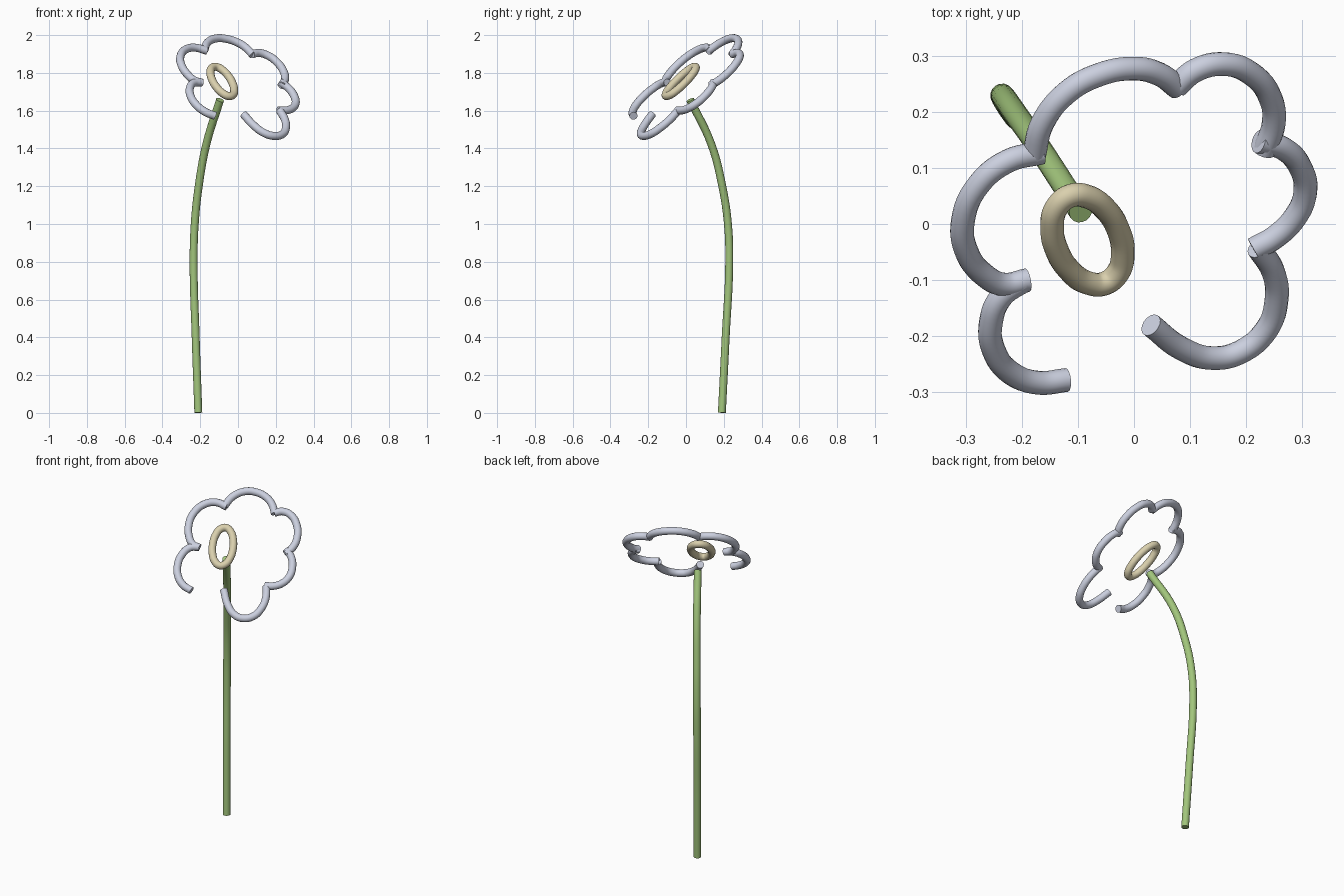
import bpy
from math import sin, cos, tau, radians

if "Cube" in bpy.data.objects:
    bpy.data.objects.remove(bpy.data.objects["Cube"])

RADIUS = 0.0212


def material(name, color):
    m = bpy.data.materials.new(name)
    m.diffuse_color = (*color, 1)
    m.use_nodes = True
    m.node_tree.nodes["Principled BSDF"].inputs["Base Color"].default_value = m.diffuse_color
    return m


def tube(name, paths, mat, closed=False, resolution=6):
    """Round tubes along smooth paths, converted to one mesh."""
    cu = bpy.data.curves.new(name, 'CURVE')
    cu.dimensions = '3D'
    cu.bevel_depth = RADIUS
    cu.bevel_resolution = 6
    cu.resolution_u = resolution
    cu.use_fill_caps = True
    for path in paths:
        sp = cu.splines.new('BEZIER')
        sp.bezier_points.add(len(path) - 1)
        sp.use_cyclic_u = closed
        for bp, co in zip(sp.bezier_points, path):
            bp.co = co
            bp.handle_left_type = bp.handle_right_type = 'AUTO'
    ob = bpy.data.objects.new(name, cu)
    bpy.context.collection.objects.link(ob)
    bpy.ops.object.select_all(action='DESELECT')
    ob.select_set(True)
    bpy.context.view_layer.objects.active = ob
    bpy.ops.object.convert(target='MESH')
    ob = bpy.context.object
    ob.data.materials.clear()
    ob.data.materials.append(mat)
    bpy.ops.object.shade_smooth_by_angle(angle=radians(40))
    return ob


def on_head(x, y):
    """Lift a plan point onto the tilted plane of the flower head."""
    return (x, y, 1.738 - 0.47 * x + 0.80 * y)


green = material("stem_green", (0.36, 0.56, 0.20))
lilac = material("petal_lilac", (0.60, 0.63, 0.74))
tan = material("center_tan", (0.70, 0.63, 0.42))

# Curved stem
tube("stem", [[(-0.21, 0.19, 0.001), (-0.224, 0.21, 0.4), (-0.235, 0.229, 0.8),
               (-0.229, 0.222, 1.0), (-0.208, 0.192, 1.2), (-0.168, 0.135, 1.42),
               (-0.095, 0.022, 1.657)]], green)

# Petal outline: six scalloped arcs with an opening at the front
petals = [
    [(-0.12, -0.278), (-0.17, -0.283), (-0.22, -0.265), (-0.25, -0.225),
     (-0.255, -0.175), (-0.235, -0.128), (-0.195, -0.1)],
    [(-0.19, -0.1), (-0.23, -0.108), (-0.268, -0.09), (-0.298, -0.05),
     (-0.305, 0.005), (-0.277, 0.07), (-0.225, 0.112), (-0.165, 0.127)],
    [(-0.178, 0.123), (-0.163, 0.18), (-0.12, 0.234), (-0.065, 0.265),
     (0, 0.277), (0.045, 0.267), (0.078, 0.243)],
    [(0.075, 0.245), (0.11, 0.274), (0.16, 0.285), (0.21, 0.267),
     (0.243, 0.225), (0.249, 0.18), (0.232, 0.13)],
    [(0.222, 0.147), (0.265, 0.135), (0.297, 0.1), (0.305, 0.055),
     (0.287, 0.012), (0.252, -0.023), (0.213, -0.045)],
    [(0.222, -0.043), (0.248, -0.085), (0.254, -0.135), (0.235, -0.19),
     (0.19, -0.228), (0.14, -0.239), (0.085, -0.222), (0.03, -0.18)],
]
tube("petal_outline", [[on_head(*p) for p in arc] for arc in petals], lilac)

# Oval ring at the flower center
ring = [on_head(-0.083 + 0.063 * cos(i * tau / 12),
                -0.028 + 0.08 * sin(i * tau / 12 - 0.29)) for i in range(12)]
tube("center_ring", [ring], tan, closed=True)
